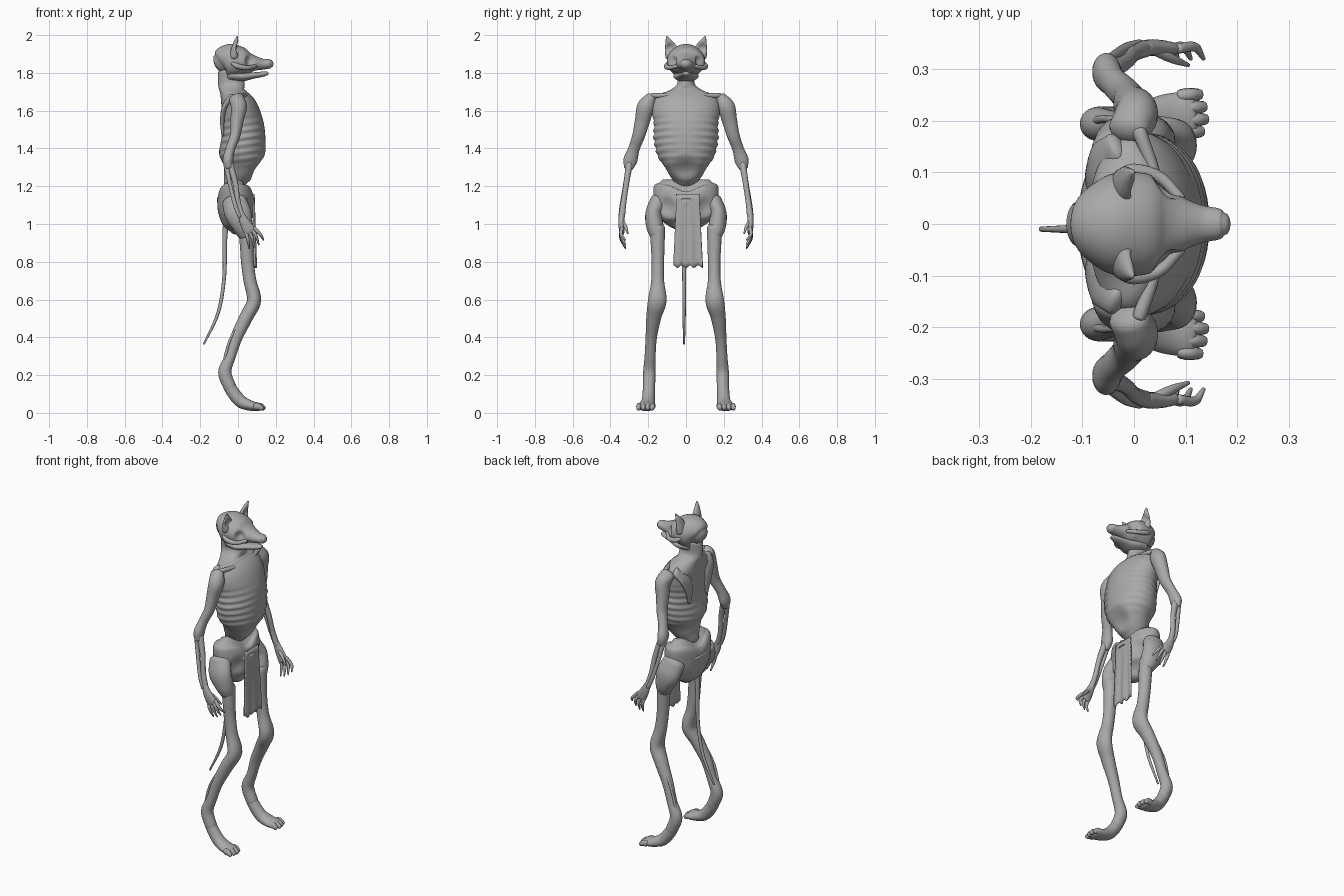
import bpy
import bmesh
import math
from mathutils import Vector

default_cube = bpy.data.objects.get("Cube")
if default_cube:
    bpy.data.objects.remove(default_cube, do_unlink=True)

# One plain grey for the whole figure
grey = bpy.data.materials.new("plain_grey")
grey.use_nodes = True
grey.diffuse_color = (0.4, 0.4, 0.4, 1)
shader = grey.node_tree.nodes["Principled BSDF"]
shader.inputs["Base Color"].default_value = grey.diffuse_color
shader.inputs["Roughness"].default_value = 0.8

UNIT = 0.01  # ring tables are given in hundredths


def finish(name, bm):
    """Turn a bmesh into a smooth, grey object."""
    bmesh.ops.recalc_face_normals(bm, faces=bm.faces)
    for face in bm.faces:
        face.smooth = True
    mesh = bpy.data.meshes.new(name)
    bm.to_mesh(mesh)
    bm.free()
    mesh.materials.append(grey)
    obj = bpy.data.objects.new(name, mesh)
    bpy.context.collection.objects.link(obj)
    return obj


def smooth_rings(rings, steps):
    """Catmull-Rom interpolation of position and radii together."""
    pts = [Vector(r) for r in rings]
    pts = [pts[0] * 2 - pts[1]] + pts + [pts[-1] * 2 - pts[-2]]
    result = []
    for a, b, c, d in zip(pts, pts[1:], pts[2:], pts[3:]):
        for k in range(steps):
            t = k / steps
            result.append((b * 2 + (c - a) * t + (a * 2 - b * 5 + c * 4 - d) * t ** 2
                           + (b * 3 - a - c * 3 + d) * t ** 3) * 0.5)
    return result + [pts[-2]]


def loft(name, rings, side=1, steps=5, sides=24):
    """Rounded limb through rings of (x, y, z, sideways radius, depth radius)."""
    path = smooth_rings(rings, steps)
    centres = [Vector((p[0], p[1] * side, p[2])) * UNIT for p in path]
    radii = [(max(p[3], 0.2) * UNIT, max(p[4], 0.2) * UNIT) for p in path]
    along = (centres[-1] - centres[0]).normalized()
    guide = Vector((0, 0, 1)) if abs(along.y) > 0.8 else Vector((0, 1, 0))
    last = len(path) - 1
    stations = []
    for i, (centre, size) in enumerate(zip(centres, radii)):
        tangent = (centres[min(i + 1, last)] - centres[max(i - 1, 0)]).normalized()
        stations.append((centre, tangent, size, 1.0))

    def dome(station, sign):
        centre, tangent, size, _ = station
        depth = min(size) * 0.6 * sign
        return [(centre + tangent * depth * math.sin(a), tangent, size, math.cos(a))
                for a in (math.radians(d) for d in (30, 60, 85))]

    stations = dome(stations[0], -1)[::-1] + stations + dome(stations[-1], 1)
    bm = bmesh.new()
    loops = []
    for centre, tangent, size, scale in stations:
        u = (guide - tangent * guide.dot(tangent)).normalized()
        w = tangent.cross(u)
        loops.append([bm.verts.new(centre + u * size[0] * scale * math.cos(a)
                                   + w * size[1] * scale * math.sin(a))
                      for a in (math.tau * k / sides for k in range(sides))])
    for lower, upper in zip(loops, loops[1:]):
        for k in range(sides):
            n = (k + 1) % sides
            bm.faces.new((lower[k], lower[n], upper[n], upper[k]))
    bm.faces.new(loops[0])
    bm.faces.new(loops[-1])
    return finish(name, bm)


def dent(obj, centre, radius, push):
    """Push the surface near a point along a vector."""
    centre, push = Vector(centre) * UNIT, Vector(push) * UNIT
    for v in obj.data.vertices:
        d = (v.co - centre).length / (radius * UNIT)
        if d < 1:
            v.co += push * (1 - d * d) ** 2


# Torso with neck, then ribs and a hollow belly
torso = loft("torso", [
    (-3, 0, 121, 5, 5), (-1, 0, 125, 8, 7), (1, 0, 130, 11, 9.5), (2, 0, 136, 15, 12),
    (2.5, 0, 145, 17, 12), (2, 0, 153, 17, 11.5), (.5, 0, 161, 18, 10),
    (-2, 0, 167, 16, 7.5), (-3, 0, 170, 10, 6.5), (-3.5, 0, 174, 4.8, 7),
    (-4, 0, 181, 4.8, 6.5)], steps=9, sides=64)
for v in torso.data.vertices:
    x, y, z = v.co
    if 1.29 < z < 1.6:
        window = math.sin(math.pi * (z - 1.29) / 0.31) * min(1, abs(y) / 0.1)
        wave = math.sin(math.tau * (z - 0.15 * x) / 0.038)
        v.co.x += x * 0.03 * window * wave
        v.co.y += y * 0.03 * window * wave
dent(torso, (12, 0, 129), 9, (-2.5, 0, 0))
dent(torso, (-10, 0, 150), 12, (1, 0, 0))

# Pelvis with raised hip crests and a dip in the middle
pelvis = loft("pelvis", [
    (-1.5, 0, 122, 14, 6), (-1.5, 0, 120, 17, 9), (-1, 0, 113, 17, 10),
    (-1, 0, 106, 16, 9.5), (-1, 0, 101, 12, 7.5), (0, 0, 97, 5, 4)], sides=48)
for v in pelvis.data.vertices:
    if v.co.z > 1.15:
        v.co.z -= 0.04 * math.exp(-(v.co.y / 0.07) ** 2)
for s in (1, -1):
    dent(pelvis, (8, 10 * s, 109), 7, (-2.5, 0, 0))

# Skull, muzzle and jaw
skull = loft("skull", [
    (-9.5, 0, 185, 5, 5.5), (-7.5, 0, 186, 8, 8), (-4, 0, 186.3, 9.8, 9),
    (1, 0, 186, 10, 8), (5, 0, 185.3, 8.8, 6), (9, 0, 185, 5.5, 4),
    (13, 0, 184.6, 3.7, 2.9), (16.5, 0, 184.8, 3, 2.5), (17.5, 0, 184.9, 2.2, 2)],
    steps=7, sides=48)
loft("lower_jaw", [
    (-4, 0, 179, 6.5, 3.5), (2, 0, 178, 6.5, 2.6), (8, 0, 178.6, 4.2, 1.7),
    (13, 0, 179.3, 2.6, 1.4), (15.5, 0, 179.8, 1.7, 1)])
loft("nose", [(16.5, 0, 186, 1.6, 1), (17.6, 0, 185.8, 1.5, .9)])

# Loincloth hanging from the front of the pelvis, with a wavy hem
cloth = bmesh.new()
bmesh.ops.create_grid(cloth, x_segments=16, y_segments=14, size=0.5)
for v in cloth.verts:
    across, down = v.co.x, 0.5 - v.co.y
    hem = 0.008 * math.sin(across * 22) * down
    v.co = Vector((0.088 + 0.008 * down + 0.005 * math.sin(across * 15) * down,
                   0.01 + across * (0.12 + 0.035 * down), 1.16 - 0.385 * down + hem))
cloth_obj = finish("loincloth", cloth)
thick = cloth_obj.modifiers.new("thickness", "SOLIDIFY")
thick.thickness = 0.009

# Tail
loft("tail", [
    (-6, -1, 104, 1.8, 1.8), (-7, -1, 92, 1.3, 1.3), (-7.3, -1, 72, 1, 1),
    (-10.5, -1, 53, .9, .9), (-18, -1, 36.5, .5, .5)], sides=12)

for s, label in ((1, "left"), (-1, "right")):
    # Eye socket, brow, cheekbone and ear
    dent(skull, (6, 7 * s, 186), 4, (-1.5, -2.2 * s, 0))
    loft(label + "_cheekbone", [
        (9, 5 * s, 183.5, 1, 1), (5, 9 * s, 182.7, 1.2, 1.2),
        (0, 10.3 * s, 183.5, 1.4, 1.4), (-3, 9.5 * s, 185, 1, 1)], sides=12)
    ear = loft(label + "_ear", [
        (-2, 7, 189, 4, 2.6), (-1.5, 8, 193, 3.3, 2), (-1, 9.2, 196.5, 1.8, 1.2),
        (-.3, 10.1, 199.2, .5, .4)], s)
    dent(ear, (1, 8.3 * s, 193), 4, (-2.2, 0, 0))

    # Shoulder girdle
    loft(label + "_collarbone", [
        (3, 2, 167.5, 1, 1), (4, 9, 168, 1.1, 1.1), (1, 18, 168, 1.4, 1.4)], s, sides=12)
    loft(label + "_shoulder_blade", [
        (-8, 8, 147, 1.2, .8), (-8.3, 9, 155, 3, 1.2), (-7, 11, 162, 4.5, 1.5),
        (-3.5, 15, 167, 3, 1.8)], s)

    # Arm: upper arm with elbow, two thin forearm bones, palm
    loft(label + "_upper_arm", [
        (-1, 18.5, 166.5, 3.2, 4), (.5, 21.3, 162, 4.6, 4.2), (-.5, 23, 155, 4, 3.5),
        (-1.5, 25, 147, 3.4, 2.8), (-4, 27.5, 140, 3, 2.5), (-5.3, 29.4, 134, 3.7, 2.8),
        (-5, 30.3, 130, 2.6, 2.2)], s)
    loft(label + "_forearm_front_bone", [
        (-4.3, 30, 132, 1.9, 1.9), (-1.5, 31.5, 122, 1.5, 1.5),
        (0, 33, 112, 1.5, 1.4), (2.2, 34, 104, 1.7, 1.6)], s, sides=14)
    loft(label + "_forearm_rear_bone", [
        (-6.5, 30, 133, 1.6, 1.6), (-4.5, 32, 122, 1.1, 1.1),
        (-1.5, 34, 110, 1.1, 1.1), (1, 34.5, 104, 1.3, 1.2)], s, sides=14)
    loft(label + "_palm", [
        (1.8, 34, 105, 1.5, 1.8), (3.5, 34.2, 101, 1.6, 2.6),
        (5.8, 34, 97, 1.5, 3.2), (6.6, 33.8, 95.5, 1.2, 3)], s)

    # Fingers fan forwards, with a thumb on the inner side
    for i in range(4):
        tip_z = 87 + i * i / 2
        loft(f"{label}_finger_{i + 1}", [
            (4.2 + 1.5 * i, 34, 95.5 + i * .8, 1, 1),
            (5.2 + 2.2 * i, 34.3, 92 + i * .8, .9, .9),
            (6 + 2.5 * i, 32, tip_z, .4, .4)], s, sides=10)
    loft(label + "_thumb", [
        (4.5, 33.5, 101, 1.1, 1.1), (7.5, 32, 98.5, .9, .9), (10.5, 30.8, 95, .4, .4)],
        s, sides=10)

    # Leg: hip mass, thigh to hock, thin rear tendon
    loft(label + "_hip", [
        (-2, 14, 112, 5, 6.5), (0, 17, 105.5, 4.5, 7), (2.5, 16.5, 99, 4.6, 5.6),
        (4, 15.3, 94.5, 4, 4.2)], s)
    loft(label + "_leg", [
        (4, 15, 98, 3.9, 4), (4.5, 15, 90, 3.7, 3.6), (5, 14.9, 80, 3.3, 3.4),
        (6.3, 15, 70, 3.4, 3.4), (8.5, 15.2, 59.5, 4.9, 3.7), (4.5, 17, 51, 4, 3.6),
        (-.8, 18.4, 40, 3, 3.2), (-4, 19, 30, 2.9, 2.8), (-7, 19.4, 21.5, 3.3, 3.5),
        (-4, 19.6, 13, 3.2, 3.3)], s)
    loft(label + "_rear_tendon", [
        (3, 18.5, 52, .9, .9), (-4.5, 20.3, 38, .7, .7), (-8, 20, 24, 1, 1)], s, sides=10)

    # Foot and toes
    loft(label + "_foot", [
        (-7, 19.4, 20, 3, 3), (-4, 19.6, 13, 3.2, 3.3), (1, 20, 6.5, 3.5, 3.4),
        (6, 20.6, 4, 4.5, 2.8), (11, 21, 3.1, 4.8, 2.2)], s)
    for i in range(4):
        y = 17.6 + 2.4 * i
        reach = 14 - abs(i - 1.3) * .8
        loft(f"{label}_toe_{i + 1}", [
            (9, y, 3.4, 1.3, 1.8), (reach - 2, y + .2, 3.4, 1.4, 1.8),
            (reach, y + .3, 2.3, 1.1, 1.2)], s, sides=12)
